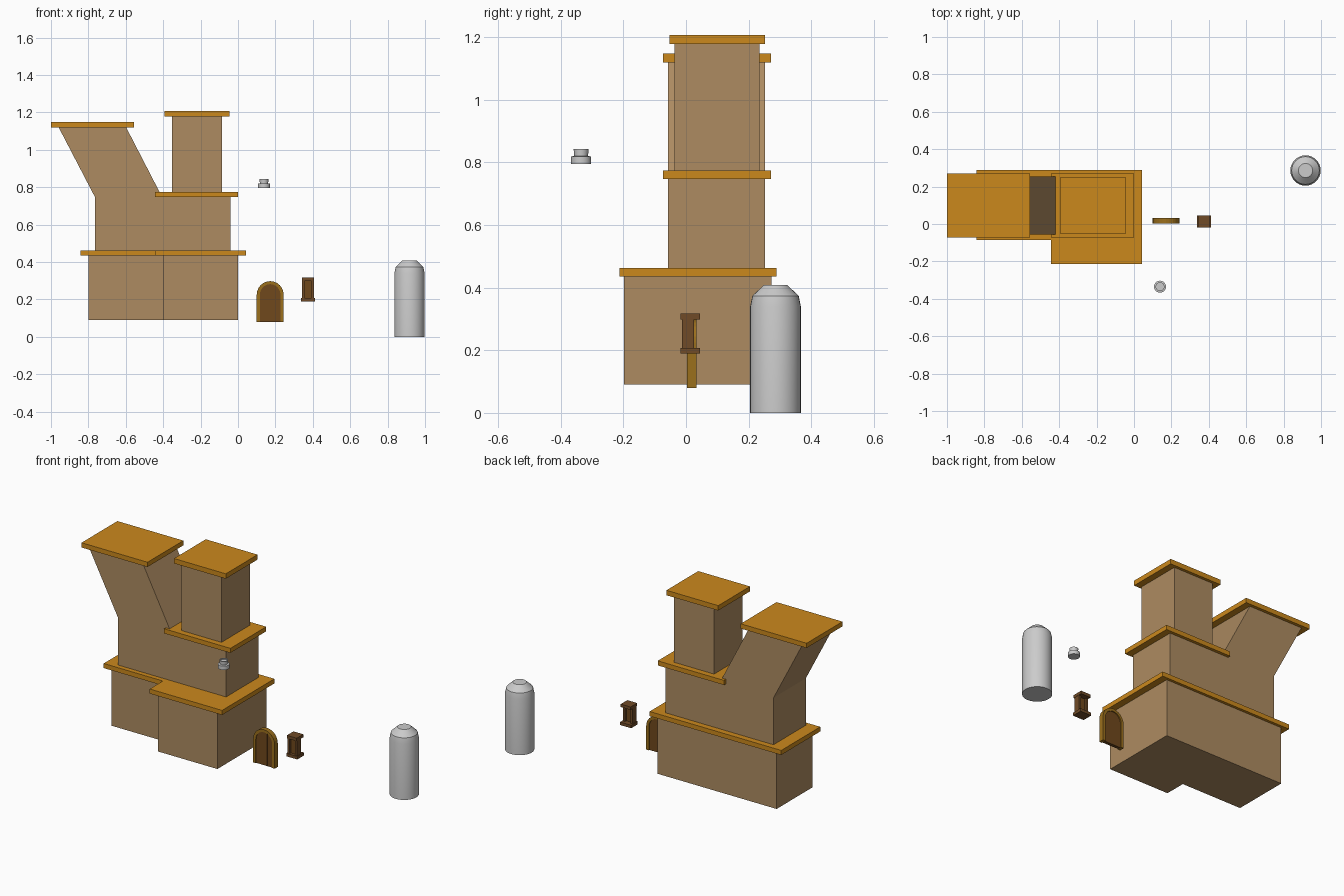
import bpy, bmesh, math
from mathutils import Vector

if "Cube" in bpy.data.objects:
    bpy.data.objects.remove(bpy.data.objects["Cube"])


def material(name, rgb):
    m = bpy.data.materials.new(name)
    m.diffuse_color = (*rgb, 1)
    m.use_nodes = True
    m.node_tree.nodes["Principled BSDF"].inputs["Base Color"].default_value = m.diffuse_color
    return m


WALL = material("plaster", (0.42, 0.26, 0.12))
TRIM = material("orange_trim", (0.60, 0.25, 0.012))
GOLD = material("door_trim", (0.33, 0.16, 0.012))
WOOD = material("dark_wood", (0.16, 0.065, 0.012))
FRAME = material("window_wood", (0.16, 0.07, 0.02))


def finish(bm, name, mat):
    bmesh.ops.recalc_face_normals(bm, faces=bm.faces)
    me = bpy.data.meshes.new(name)
    bm.to_mesh(me)
    bm.free()
    ob = bpy.data.objects.new(name, me)
    bpy.context.collection.objects.link(ob)
    if mat:
        me.materials.append(mat)
    return ob


def prism(name, pts, axis, a, b, mat):
    """Extrude a 2D outline along z (points are x,y) or y (points are x,z)."""
    bm = bmesh.new()
    place = (lambda p: (p[0], p[1], a)) if axis == 'z' else (lambda p: (p[0], a, p[1]))
    face = bm.faces.new([bm.verts.new(place(p)) for p in pts])
    ext = bmesh.ops.extrude_face_region(bm, geom=[face], use_keep_orig=True)
    offset = Vector((0, 0, b - a)) if axis == 'z' else Vector((0, b - a, 0))
    bmesh.ops.translate(bm, vec=offset,
                        verts=[v for v in ext['geom'] if isinstance(v, bmesh.types.BMVert)])
    return finish(bm, name, mat)


def box(name, x, y, z, mat):
    pts = [(x[0], y[0]), (x[1], y[0]), (x[1], y[1]), (x[0], y[1])]
    return prism(name, pts, 'z', z[0], z[1], mat)


def lathe(name, centre, profile, n=32):
    """Revolve (radius, z) points and cap both ends."""
    bm = bmesh.new()
    rings = []
    for r, z in profile:
        rings.append([bm.verts.new((centre[0] + r * math.cos(2 * math.pi * i / n),
                                    centre[1] + r * math.sin(2 * math.pi * i / n), z))
                      for i in range(n)])
    for lo, hi in zip(rings, rings[1:]):
        for i in range(n):
            j = (i + 1) % n
            bm.faces.new((lo[i], lo[j], hi[j], hi[i]))
    bm.faces.new(rings[0])
    bm.faces.new(rings[-1])
    ob = finish(bm, name, None)
    bpy.context.view_layer.objects.active = ob
    ob.select_set(True)
    bpy.ops.object.shade_smooth_by_angle(angle=math.radians(20))
    ob.select_set(False)
    return ob


def l_shape(x0, xm, x1, y0, ym, y1):
    return [(x0, ym), (xm, ym), (xm, y0), (x1, y0), (x1, y1), (x0, y1)]


# Ground floor and its L-shaped cornice
prism("ground_floor", l_shape(-0.8, -0.4, 0, -0.198, -0.07, 0.273), 'z', 0.09, 0.437, WALL)
prism("ground_cornice", l_shape(-0.842, -0.444, 0.042, -0.213, -0.086, 0.289),
      'z', 0.435, 0.463, TRIM)

# Upper floor with leaning left tower
prism("leaning_upper_floor",
      [(-0.765, 0.45), (-0.04, 0.45), (-0.04, 0.76), (-0.412, 0.76),
       (-0.603, 1.13), (-0.964, 1.13), (-0.765, 0.748)], 'y', -0.057, 0.253, WALL)
box("leaning_tower_roof", (-1.0, -0.557), (-0.073, 0.271), (1.12, 1.149), TRIM)
box("upper_cornice", (-0.445, 0.0), (-0.073, 0.271), (0.747, 0.775), TRIM)

# Straight right tower
box("straight_tower", (-0.353, -0.085), (-0.037, 0.235), (0.76, 1.19), WALL)
box("straight_tower_roof", (-0.393, -0.045), (-0.053, 0.252), (1.178, 1.208), TRIM)

# Free-standing domed cylinder and small knob
lathe("domed_pillar", (0.917, 0.286),
      [(0.081, 0), (0.081, 0.34), (0.074, 0.374), (0.038, 0.408)])
lathe("chimney_knob", (0.139, -0.335),
      [(0.032, 0.795), (0.032, 0.819), (0.022, 0.821), (0.024, 0.843), (0.019, 0.843),
       (0.019, 0.836)], 24)


# Arched door: frame ring around a recessed leaf of three planks
def arch(cx, half, bottom, spring, top, n=12):
    curve = [(cx + half * math.cos(math.pi * i / n),
              spring + (top - spring) * math.sin(math.pi * i / n)) for i in range(n + 1)]
    return [(cx + half, bottom)] + curve + [(cx - half, bottom)]


CX = 0.172
outer = arch(CX, 0.072, 0.08, 0.225, 0.298)
inner = arch(CX, 0.055, 0.08, 0.225, 0.282)
prism("door_frame", outer + inner[::-1], 'y', 0.003, 0.033, GOLD)
for k in range(3):
    x0 = CX - 0.056 + k * 0.0375
    x1 = x0 + 0.036
    height = lambda x: 0.225 + 0.058 * math.sqrt(max(0, 1 - ((x - CX) / 0.057) ** 2))
    tops = [x1 + (x0 - x1) * i / 5 for i in range(6)]
    prism(f"door_plank_{k + 1}", [(x0, 0.08), (x1, 0.08)] + [(x, height(x)) for x in tops],
          'y', 0.008, 0.027, WOOD)
box("door_backing", (CX - 0.05, CX + 0.05), (0.013, 0.022), (0.081, 0.25), WOOD)

# Window: sill, lintel, side posts and recessed pane
box("window_sill", (0.337, 0.411), (-0.018, 0.045), (0.189, 0.207), FRAME)
box("window_lintel", (0.341, 0.407), (-0.018, 0.045), (0.299, 0.317), FRAME)
for side in (-1, 1):
    c = 0.374 + side * 0.025
    box("window_post_" + ("left" if side < 0 else "right"),
        (c - 0.007, c + 0.007), (-0.012, 0.025), (0.2, 0.305), FRAME)
box("window_pane", (0.352, 0.396), (0.0, 0.012), (0.2, 0.305), WOOD)
